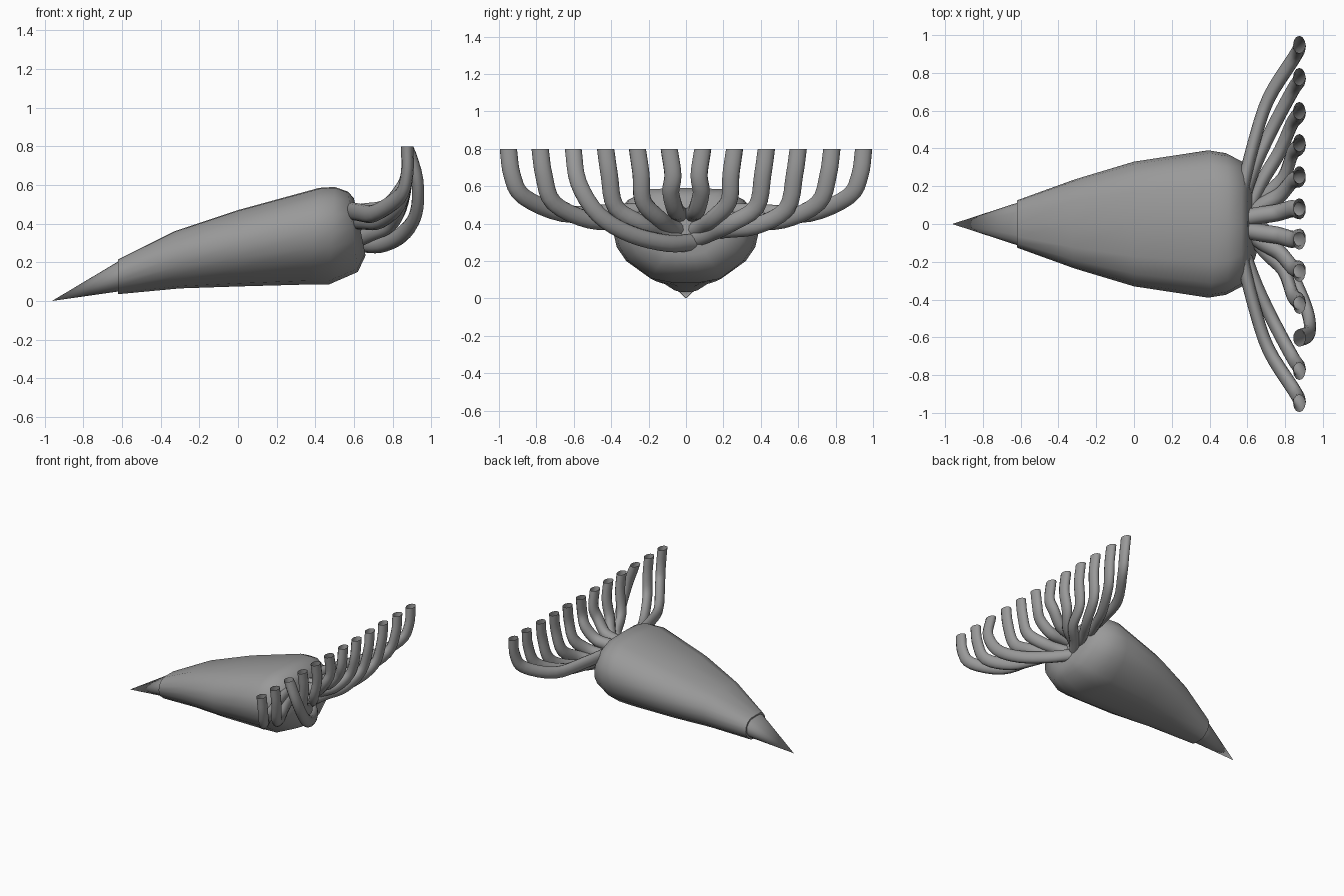
import bpy, bmesh, math
from mathutils import Vector

cube = bpy.data.objects.get("Cube")
if cube:
    bpy.data.objects.remove(cube, do_unlink=True)

grey = bpy.data.materials.new("mid grey")
grey.use_nodes = True
COLOUR = (0.32, 0.32, 0.32, 1)
grey.diffuse_color = COLOUR
grey.node_tree.nodes["Principled BSDF"].inputs["Base Color"].default_value = COLOUR


def loft(name, rings, cap_start=True, cap_end=True, angle=50):
    """Skin a list of closed rings that share one point count."""
    bm = bmesh.new()
    loops = [[bm.verts.new(p) for p in ring] for ring in rings]
    n = len(loops[0])
    for a, b in zip(loops, loops[1:]):
        for i in range(n):
            j = (i + 1) % n
            bm.faces.new((a[i], a[j], b[j], b[i]))
    if cap_start:
        bm.faces.new(loops[0])
    if cap_end:
        bm.faces.new(loops[-1])
    bmesh.ops.remove_doubles(bm, verts=bm.verts, dist=0.0005)
    bmesh.ops.recalc_face_normals(bm, faces=bm.faces)
    mesh = bpy.data.meshes.new(name)
    bm.to_mesh(mesh)
    bm.free()
    mesh.materials.append(grey)
    obj = bpy.data.objects.new(name, mesh)
    bpy.context.collection.objects.link(obj)
    bpy.ops.object.select_all(action="DESELECT")
    obj.select_set(True)
    bpy.context.view_layer.objects.active = obj
    bpy.ops.object.shade_smooth_by_angle(angle=math.radians(angle))
    return obj


# Half cross-section of the hull: flat top, sloping shoulder, rounded keel
HALF = [(0, 1), (0.52, 0.99), (0.8, 0.88), (0.96, 0.72), (1, 0.55),
        (0.95, 0.38), (0.82, 0.23), (0.48, 0.04), (0.2, 0), (0, 0)]
SECTION = HALF + [(-u, v) for u, v in HALF[-2:0:-1]]


def hull_ring(x_top, x_low, width, low, high):
    return [(x_low + (x_top - x_low) * v, u * width, low + (high - low) * v)
            for u, v in SECTION]


# Body: stations from the nose seam to the slanted blunt end
loft("body", [hull_ring(*s) for s in (
    (-0.62, -0.62, 0.125, 0.035, 0.215),
    (-0.33, -0.3, 0.235, 0.065, 0.36),
    (0.0, 0.0, 0.33, 0.075, 0.47),
    (0.42, 0.36, 0.39, 0.085, 0.585),
    (0.5, 0.47, 0.375, 0.085, 0.59),
    (0.57, 0.62, 0.32, 0.15, 0.565),
    (0.6, 0.66, 0.2, 0.235, 0.53))])

# Pointed nose
loft("nose", [hull_ring(-0.962, -0.962, 0.0002, 0, 0.0002),
              hull_ring(-0.61, -0.61, 0.115, 0.05, 0.21)], cap_start=False)


def smooth_path(points, steps=4):
    pts = [Vector(p) for p in points]
    pts = [2 * pts[0] - pts[1]] + pts + [2 * pts[-1] - pts[-2]]
    path = []
    for a, b, c, d in zip(pts, pts[1:], pts[2:], pts[3:]):
        for k in range(steps):
            t = k / steps
            path.append(0.5 * (2 * b + (c - a) * t + (2 * a - 5 * b + 4 * c - d) * t ** 2
                               + (3 * b - a - 3 * c + d) * t ** 3))
    return path + [pts[-2]]


def tube(name, points, radius=0.046, sides=12):
    path = smooth_path(points)
    rings, normal = [], Vector((0, 0, 1))
    for i, p in enumerate(path):
        tangent = (path[min(i + 1, len(path) - 1)] - path[max(i - 1, 0)]).normalized()
        if i == len(path) - 1:
            tangent = Vector((0, 0, 1))
        normal = (normal - tangent * normal.dot(tangent)).normalized()
        side = tangent.cross(normal)
        ring = []
        for k in range(sides):
            a = math.tau * k / sides
            off = radius * (normal * math.cos(a) + side * math.sin(a))
            off.x *= 0.7
            ring.append(p + off)
        rings.append(ring)
    loft(name, rings, cap_end=False)


# Fan of tubes: (tip y, root, lowest bend), all ending level and open
TIP_X, TIP_Z = 0.875, 0.8
FAN = [
    (0.95, (0.57, 0.17, 0.47), (0.71, 0.66, 0.455)),
    (0.78, (0.58, 0.14, 0.42), (0.74, 0.52, 0.42)),
    (0.6, (0.61, 0.08, 0.36), (0.77, 0.38, 0.39)),
    (0.43, (0.62, 0.05, 0.32), (0.79, 0.24, 0.4)),
    (0.26, (0.6, 0.04, 0.36), (0.77, 0.15, 0.43)),
    (0.09, (0.58, 0.03, 0.45), (0.76, 0.06, 0.48)),
]
for sign, label in ((1, "back"), (-1, "front")):
    for n, (y, root, bend) in enumerate(FAN):
        if sign < 0 and n == 2:
            # This one sweeps out low around its neighbours
            path = [(0.61, 0.05, 0.3), (0.74, -0.1, 0.295), (0.85, -0.3, 0.345),
                    (0.92, -0.47, 0.45), (0.928, -0.575, 0.62), (TIP_X, -0.603, TIP_Z)]
        else:
            r, b = Vector(root), Vector(bend)
            knee = Vector((0.84, b.y + 0.72 * (y - b.y), b.z + 0.09))
            upper = Vector((0.875, y - 0.02, 0.66))
            path = [r, r.lerp(b, 0.5) - Vector((0.01, 0, 0.005)), b, knee, upper,
                    (TIP_X, y, TIP_Z)]
            path = [(p[0], p[1] * sign, p[2]) for p in path]
        tube(f"{label}_tube_{n + 1}", path)
